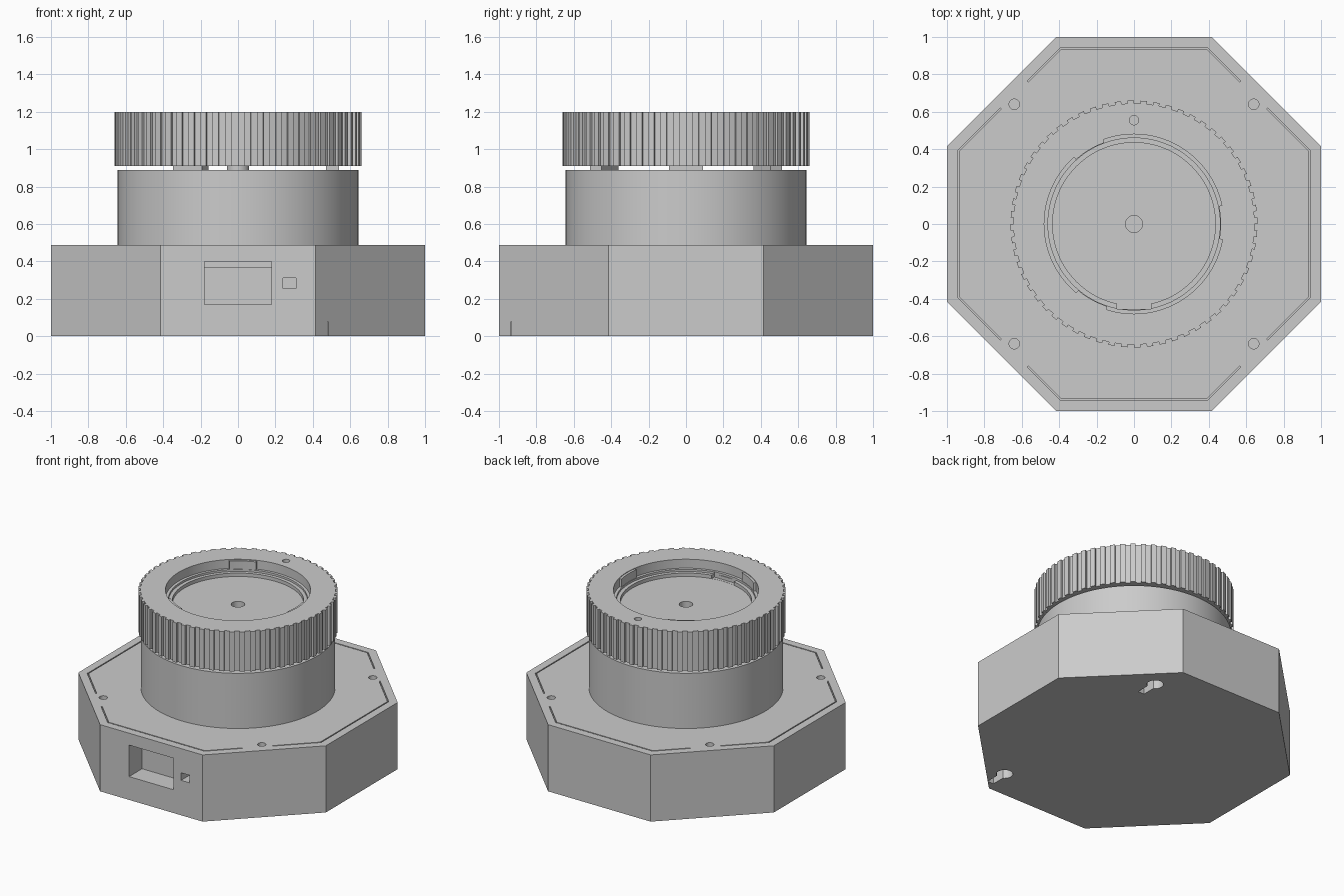
import bpy, bmesh, math
from math import cos, sin, pi, radians
from mathutils import Matrix, Vector

cube = bpy.data.objects.get("Cube")
if cube:
    bpy.data.objects.remove(cube, do_unlink=True)

grey = bpy.data.materials.new("plain grey")
grey.use_nodes = True
grey.diffuse_color = (0.6, 0.6, 0.6, 1)
grey.node_tree.nodes["Principled BSDF"].inputs["Base Color"].default_value = (0.6, 0.6, 0.6, 1)


def prism(name, outline, z0, z1):
    """Extrude a flat outline from z0 to z1."""
    bm = bmesh.new()
    face = bm.faces.new([bm.verts.new((x, y, z0)) for x, y in outline])
    top = bmesh.ops.extrude_face_region(bm, geom=[face])
    verts = [v for v in top["geom"] if isinstance(v, bmesh.types.BMVert)]
    bmesh.ops.translate(bm, verts=verts, vec=(0, 0, z1 - z0))
    bmesh.ops.recalc_face_normals(bm, faces=bm.faces)
    mesh = bpy.data.meshes.new(name)
    bm.to_mesh(mesh)
    bm.free()
    mesh.materials.append(grey)
    obj = bpy.data.objects.new(name, mesh)
    bpy.context.collection.objects.link(obj)
    return obj


def circle(r, n=96, x=0, y=0, start=0):
    return [(x + r * cos(start + 2 * pi * i / n), y + r * sin(start + 2 * pi * i / n)) for i in range(n)]


def box(x0, x1, y0, y1):
    return [(x0, y0), (x1, y0), (x1, y1), (x0, y1)]


def strip(a, b, width):
    """Thin rectangle between two points."""
    a, b = Vector(a), Vector(b)
    d = (b - a).normalized() * width / 2
    n = Vector((-d.y, d.x))
    return [a - d - n, b + d - n, b + d + n, a - d + n]


def arc_band(r0, r1, a0, a1, n=10):
    angles = [radians(a0 + (a1 - a0) * i / n) for i in range(n + 1)]
    return [(r1 * cos(a), r1 * sin(a)) for a in angles] + [(r0 * cos(a), r0 * sin(a)) for a in reversed(angles)]


def cut(target, outline, z0, z1):
    cutter = prism("cutter", outline, z0, z1)
    cutter.hide_render = True
    mod = target.modifiers.new("cut", "BOOLEAN")
    mod.operation = "DIFFERENCE"
    mod.solver = "EXACT"
    mod.object = cutter
    bpy.context.view_layer.objects.active = target
    bpy.ops.object.modifier_apply(modifier=mod.name)
    bpy.data.objects.remove(cutter, do_unlink=True)


# Octagonal base
base_top = 0.487
base = prism("octagonal_base", circle(1 / cos(pi / 8), 8, start=pi / 8), 0, base_top)

# Front display window with a deeper slit above it, and the small port
cut(base, box(-0.18, 0.18, -1.1, -0.85), 0.17, 0.4)
cut(base, box(-0.18, 0.18, -0.9, -0.65), 0.37, 0.4)
cut(base, box(0.24, 0.31, -1.1, -0.88), 0.255, 0.31)

# Hanging keyholes underneath
for y in (-0.79, 0.76):
    hole = circle(0.055, 32, 0.455, y, start=-pi / 2)
    half = math.asin(0.025 / 0.055)
    rim = [(0.455 + 0.055 * cos(a), y + 0.055 * sin(a))
           for a in (-pi / 2 + half + (2 * pi - 2 * half) * i / 28 for i in range(29))]
    cut(base, rim + [(0.43, y - 0.145), (0.48, y - 0.145)], -0.1, 0.08)

# Screw holes and the broken seam groove on the top
for sx in (-1, 1):
    for sy in (-1, 1):
        cut(base, circle(0.028, 24, 0.64 * sx, 0.64 * sy), 0.42, 0.6)
        for a, b in (((0.39, 0.94), (0.565, 0.765)), ((0.94, 0.39), (0.715, 0.615))):
            cut(base, strip((a[0] * sx, a[1] * sy), (b[0] * sx, b[1] * sy), 0.008), 0.467, 0.6)
for s in (-1, 1):
    cut(base, strip((-0.39, 0.94 * s), (0.39, 0.94 * s), 0.008), 0.467, 0.6)
    cut(base, strip((0.94 * s, -0.39), (0.94 * s, 0.39), 0.008), 0.467, 0.6)

# Round body, shaft and the three spacers under the dial
prism("round_body", circle(0.643), base_top, 0.89)
prism("dial_shaft", circle(0.06, 32), 0.89, 0.91)
for i in range(3):
    spacer = prism("dial_spacer", box(0.47, 0.54, -0.09, 0.09), 0.89, 0.91)
    spacer.data.transform(Matrix.Rotation(i * 2 * pi / 3, 4, "Z"))

# Knurled dial
teeth = 60
outline = []
for i in range(teeth):
    for r, step in ((0.645, 0), (0.66, 0), (0.66, 0.5), (0.645, 0.5)):
        a = 2 * pi * (i + step) / teeth
        outline.append((r * cos(a), r * sin(a)))
dial = prism("knurled_dial", outline, 0.91, 1.2)

# Stepped recess, front notch, centre hole and index hole in the dial
for r, z in ((0.48, 1.135), (0.46, 1.12), (0.435, 1.095)):
    cut(dial, circle(r), z, 1.3)
cut(dial, box(-0.09, 0.09, -0.455, -0.4), 1.096, 1.3)
cut(dial, circle(0.045, 32), 1.0, 1.3)
cut(dial, circle(0.025, 24, 0, 0.555), 1.14, 1.3)

# Locking lugs on the recess wall
for i in range(3):
    prism("locking_lug", arc_band(0.463, 0.482, 110 + 120 * i, 132 + 120 * i), 1.135, 1.195)

# Smooth the round walls, keep the edges sharp
for obj in bpy.context.scene.objects:
    obj.select_set(obj.type == "MESH")
bpy.context.view_layer.objects.active = base
bpy.ops.object.shade_smooth_by_angle(angle=radians(25))
